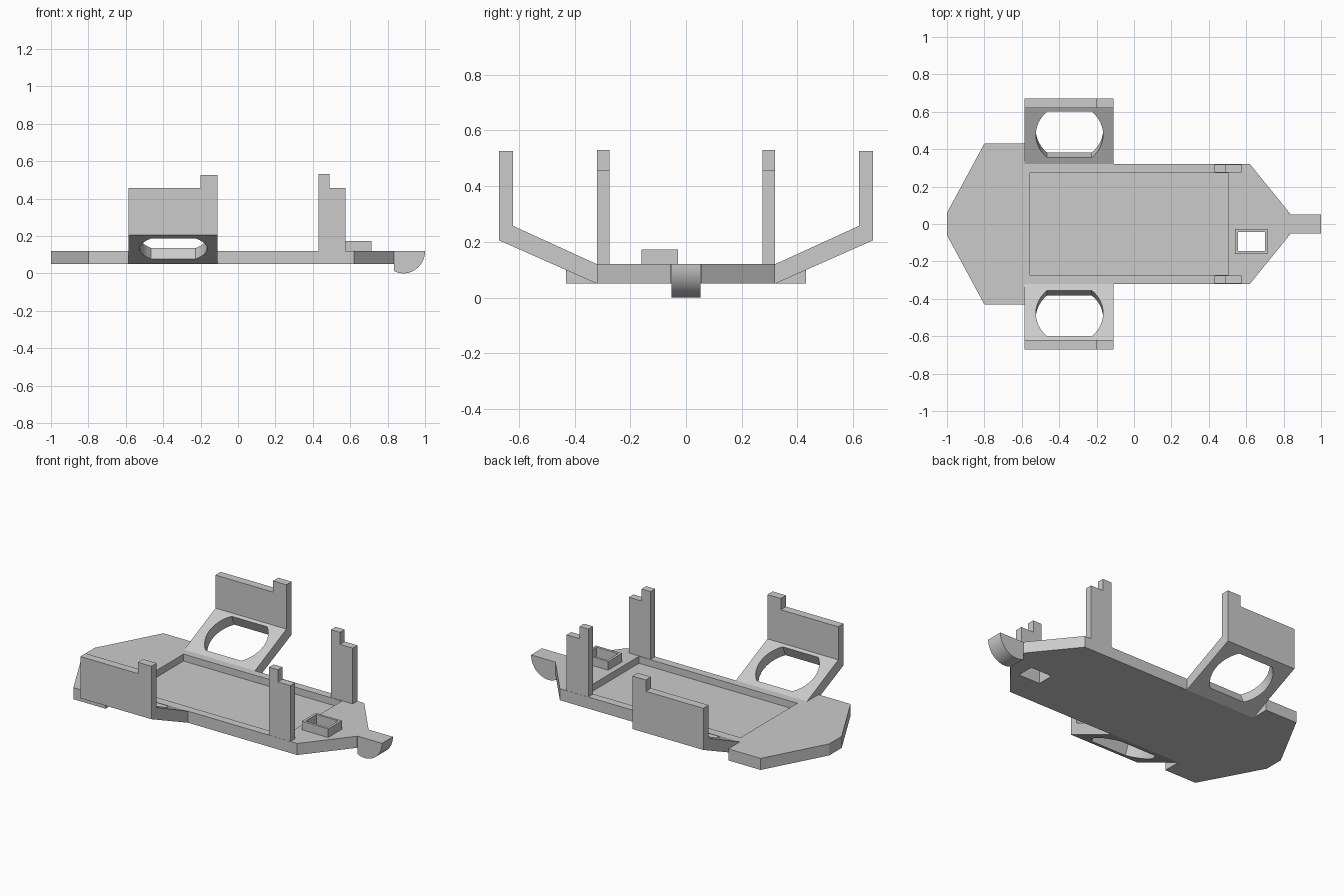
import bpy, bmesh, math
from mathutils import Vector

if "Cube" in bpy.data.objects:
    bpy.data.objects.remove(bpy.data.objects["Cube"], do_unlink=True)

grey = bpy.data.materials.new("plain grey")
grey.use_nodes = True
grey.diffuse_color = (0.6, 0.6, 0.6, 1)
grey.node_tree.nodes["Principled BSDF"].inputs["Base Color"].default_value = (0.6, 0.6, 0.6, 1)


def prism(name, outline, axis, low, high):
    """Extrude a 2D outline along an axis from low to high."""
    place = {"x": lambda a, b: (low, a, b),
             "y": lambda a, b: (a, low, b),
             "z": lambda a, b: (a, b, low)}[axis]
    bm = bmesh.new()
    face = bm.faces.new([bm.verts.new(place(a, b)) for a, b in outline])
    new = bmesh.ops.extrude_face_region(bm, geom=[face])["geom"]
    shift = Vector([high - low if c == axis else 0 for c in "xyz"])
    bmesh.ops.translate(bm, vec=shift, verts=[v for v in new if isinstance(v, bmesh.types.BMVert)])
    bmesh.ops.recalc_face_normals(bm, faces=bm.faces)
    mesh = bpy.data.meshes.new(name)
    bm.to_mesh(mesh)
    bm.free()
    mesh.materials.append(grey)
    obj = bpy.data.objects.new(name, mesh)
    bpy.context.collection.objects.link(obj)
    return obj


def box(name, x0, x1, y0, y1, z0, z1):
    return prism(name, [(x0, y0), (x1, y0), (x1, y1), (x0, y1)], "z", z0, z1)


def cut(obj, *cutters):
    """Subtract the cutters and bake the result."""
    for cutter in cutters:
        mod = obj.modifiers.new("cut", "BOOLEAN")
        mod.operation, mod.solver, mod.object = "DIFFERENCE", "EXACT", cutter
    bpy.context.view_layer.update()
    baked = bpy.data.meshes.new_from_object(obj.evaluated_get(bpy.context.evaluated_depsgraph_get()))
    obj.modifiers.clear()
    obj.data = baked


def smooth(obj):
    bpy.ops.object.select_all(action="DESELECT")
    obj.select_set(True)
    bpy.context.view_layer.objects.active = obj
    bpy.ops.object.shade_smooth_by_angle(angle=math.radians(25))


# Base plate with a shallow tray and a through slot
half = [(-1, 0.06), (-0.8, 0.43), (-0.585, 0.43), (-0.585, 0.32), (0.62, 0.32), (0.835, 0.055)]
base = prism("base_plate", half + [(x, -y) for x, y in reversed(half)], "z", 0.05, 0.12)
tray = box("tray_cutter", -0.555, 0.505, -0.272, 0.272, 0.078, 0.3)
slot = box("slot_cutter", 0.555, 0.7, -0.145, -0.042, -0.1, 0.4)
collar = box("slot_collar", 0.54, 0.715, -0.16, -0.028, 0.12, 0.172)
cut(base, tray, slot)
cut(collar, slot)
used = [tray, slot]

# Rounded hook at the narrow end
arc = [(0.835, 0.12)]
for i in range(25):
    t = math.radians(-116 + 116 * i / 24)
    arc.append((0.885 + 0.115 * math.cos(t), 0.12 + 0.12 * math.sin(t)))
smooth(prism("end_hook", arc, "y", -0.052, 0.052))

# Clipped round opening, measured in the plane of the sloping arm
radius, clip = 0.18, 0.135
a = math.asin(clip / radius)
opening = [(radius * math.cos(t), radius * math.sin(t))
           for start in (-a, math.pi - a) for t in [start + 2 * a * i / 12 for i in range(13)]]

for side, label in ((1, "back"), (-1, "front")):
    # Stepped upright post
    post = [(0.43, 0.12), (0.575, 0.12), (0.575, 0.457), (0.49, 0.457), (0.49, 0.53), (0.43, 0.53)]
    prism(label + "_post", post, "y", side * 0.275, side * 0.319)

    # Sloping arm rising into an upright panel
    section = [(0.32, 0.05), (0.67, 0.205), (0.67, 0.525), (0.62, 0.525), (0.62, 0.257), (0.32, 0.12)]
    arm = prism(label + "_side_arm", [(side * y, z) for y, z in section], "x", -0.585, -0.11)
    notch = box(label + "_notch_cutter", -0.7, -0.2, side * 0.55, side * 0.75, 0.457, 0.7)
    hole = prism(label + "_hole_cutter", opening, "z", -0.12, 0.1)
    hole.location = (-0.345, side * 0.4775, 0.192)
    hole.rotation_euler.x = side * math.atan2(0.137, 0.3)
    cut(arm, notch, hole)
    smooth(arm)
    used += [notch, hole]

for cutter in used:
    bpy.data.objects.remove(cutter, do_unlink=True)
